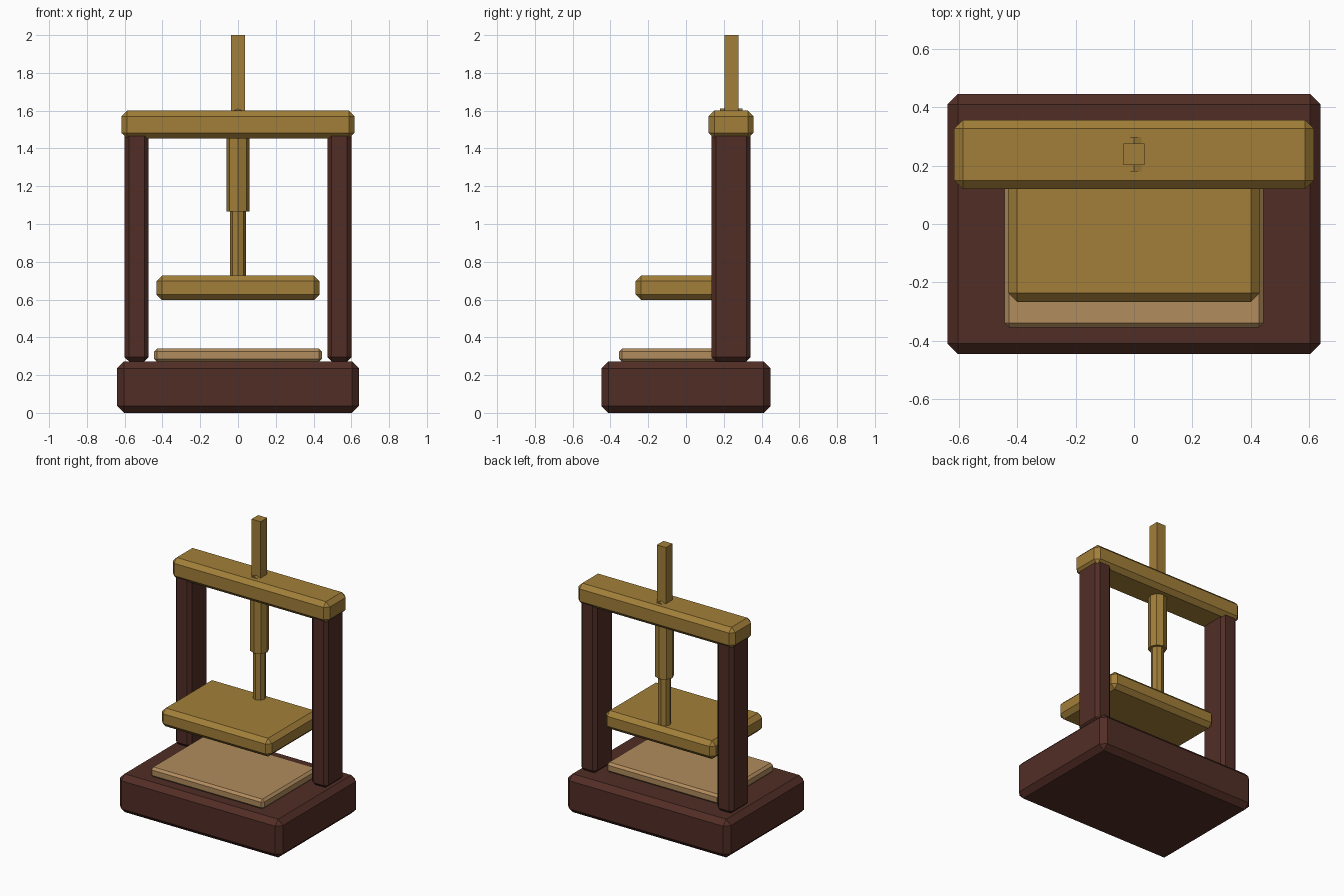
import bpy, math

if "Cube" in bpy.data.objects:
    bpy.data.objects.remove(bpy.data.objects["Cube"])


def material(name, colour):
    m = bpy.data.materials.new(name)
    m.diffuse_color = (*colour, 1.0)
    m.use_nodes = True
    m.node_tree.nodes["Principled BSDF"].inputs["Base Color"].default_value = m.diffuse_color
    return m


dark_wood = material("dark wood", (0.083, 0.027, 0.019))
brass = material("brass", (0.36, 0.212, 0.041))
pale_wood = material("pale wood", (0.44, 0.262, 0.11))


def block(name, mat, low, high, bevel=0.0):
    """Box between two corners with a single-step chamfer."""
    centre = [(a + b) / 2 for a, b in zip(low, high)]
    bpy.ops.mesh.primitive_cube_add(size=1, location=centre)
    ob = bpy.context.object
    ob.name = name
    ob.scale = [b - a for a, b in zip(low, high)]
    bpy.ops.object.transform_apply(location=False, rotation=False, scale=True)
    ob.data.materials.append(mat)
    if bevel:
        mod = ob.modifiers.new("chamfer", 'BEVEL')
        mod.width = bevel
        mod.segments = 1
    return ob


def octagon_rod(name, mat, radius, length, centre, tilt=0.0):
    """Eight-sided rod, upright unless tilted about x."""
    bpy.ops.mesh.primitive_cylinder_add(vertices=8, radius=radius, depth=length,
                                        location=centre, rotation=(tilt, 0, 0))
    ob = bpy.context.object
    ob.name = name
    ob.data.materials.append(mat)
    return ob


# Base and the pad lying on it
block("base", dark_wood, (-0.64, -0.447, 0), (0.64, 0.447, 0.272), 0.036)
block("pad", pale_wood, (-0.445, -0.355, 0.27), (0.445, 0.265, 0.34), 0.016)

# Two uprights
for side, name in ((-1, "left_post"), (1, "right_post")):
    x1, x2 = sorted((side * 0.473, side * 0.6))
    block(name, dark_wood, (x1, 0.135, 0.272), (x2, 0.342, 1.50), 0.023)

# Crossbeam on top of the uprights
block("crossbeam", brass, (-0.617, 0.12, 1.452), (0.617, 0.357, 1.6), 0.03)

# Screw: sleeve, thinner shaft, pivot in the beam and square handle
SCREW_Y = 0.24
octagon_rod("screw_sleeve", brass, 0.062, 0.46, (0, SCREW_Y, 1.295))
octagon_rod("screw_shaft", brass, 0.043, 0.42, (0, SCREW_Y, 0.90))
octagon_rod("pivot", brass, 0.07, 0.118, (0, SCREW_Y, 1.541), math.pi / 2)
block("handle", brass, (-0.036, SCREW_Y - 0.037, 1.52), (0.036, SCREW_Y + 0.037, 2.0))

# Pressing plate
block("press_plate", brass, (-0.432, -0.267, 0.597), (0.432, 0.312, 0.727), 0.03)
